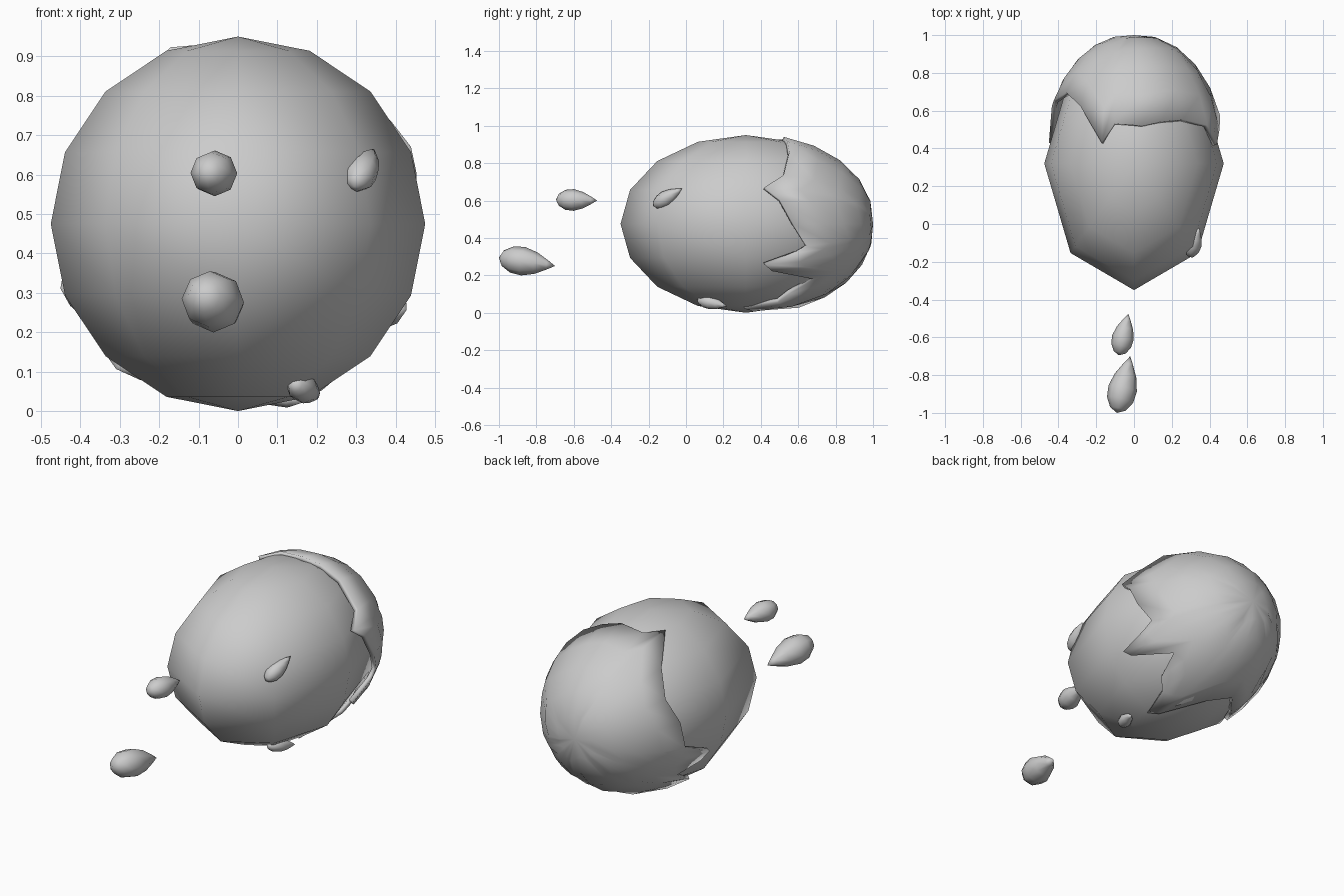
import bpy, bmesh, math
from mathutils import Vector

if "Cube" in bpy.data.objects:
    bpy.data.objects.remove(bpy.data.objects["Cube"])

CY, CZ = 0.32, 0.475       # body centre
RX, RY = 0.475, 0.67       # body radii


def finish(name, bm, angle=60):
    bmesh.ops.recalc_face_normals(bm, faces=bm.faces[:])
    me = bpy.data.meshes.new(name)
    bm.to_mesh(me)
    bm.free()
    ob = bpy.data.objects.new(name, me)
    bpy.context.collection.objects.link(ob)
    bpy.ops.object.select_all(action='DESELECT')
    ob.select_set(True)
    bpy.context.view_layer.objects.active = ob
    bpy.ops.object.shade_smooth_by_angle(angle=math.radians(angle))
    return ob


# Egg-shaped body: low-poly sphere stretched front to back
bm = bmesh.new()
bmesh.ops.create_uvsphere(bm, u_segments=8, v_segments=8, radius=1)
for v in bm.verts:
    v.co = Vector((v.co.x * RX, CY + v.co.y * RY, CZ + v.co.z * RX))
finish("body", bm)

# Cracked shell over the back: (angle round the long axis, y of jagged rim)
rim = [(-90, .60), (-75, .36), (-70, .31), (-63, .49), (-54, .55), (-45, .68),
       (-32, .46), (-27, .42), (-20, .59), (-16, .64), (0, .57), (16, .50),
       (24, .42), (34, .52), (56, .55), (72, .54), (85, .52), (103, .53),
       (111, .43), (130, .62), (150, .69), (170, .65), (190, .62), (200, .43),
       (206, .48), (215, .60), (224, .50), (230, .41), (238, .52), (252, .66)]
ROWS = 5


def shell_point(a, th):
    s = 1.015 + 0.025 * max(0, math.sin(2 * th))
    r = RX * s * math.sin(th)
    y = CY + RY * s * math.cos(th)
    return Vector((r * math.cos(a), y, CZ + r * math.sin(a)))


bm = bmesh.new()
pole = bm.verts.new(shell_point(0, 0))
cols = []
for deg, y in rim:
    edge = math.acos((y - CY) / (RY * 1.02))
    cols.append([bm.verts.new(shell_point(math.radians(deg), edge * (i + 1) / ROWS))
                 for i in range(ROWS)])
for a, b in zip(cols, cols[1:] + cols[:1]):
    bm.faces.new((pole, a[0], b[0]))
    for i in range(ROWS - 1):
        bm.faces.new((a[i], a[i + 1], b[i + 1], b[i]))
shell = finish("cracked_shell", bm)
solid = shell.modifiers.new("thickness", 'SOLIDIFY')
solid.thickness = 0.025
solid.offset = -1


# Teardrops: rounded at the front end, pointed at the back end
def droplet(name, start, tip, radius):
    start, tip = Vector(start), Vector(tip)
    axis = tip - start
    rot = axis.to_track_quat('Z', 'Y')
    profile = [(.07, .55), (.23, .92), (.43, 1), (.66, .75), (.86, .33)]
    bm = bmesh.new()
    rings = []
    for t, r in profile:
        rings.append([bm.verts.new(start + rot @ Vector(
            (radius * r * math.cos(k * math.pi / 4),
             radius * r * math.sin(k * math.pi / 4), t * axis.length)))
            for k in range(8)])
    ends = bm.verts.new(start), bm.verts.new(tip)
    for k in range(8):
        n = (k + 1) % 8
        bm.faces.new((ends[0], rings[0][n], rings[0][k]))
        bm.faces.new((ends[1], rings[-1][k], rings[-1][n]))
        for a, b in zip(rings, rings[1:]):
            bm.faces.new((a[k], a[n], b[n], b[k]))
    finish(name, bm)


droplet("falling_drop_large", (-.09, -1.0, .295), (-.02, -.70, .25), .077)
droplet("falling_drop_small", (-.08, -.695, .605), (-.03, -.475, .60), .058)
droplet("clinging_drop_side", (.295, -.175, .57), (.345, -.02, .665), .042)
droplet("clinging_drop_under", (.14, .06, .07), (.205, .22, .035), .036)
